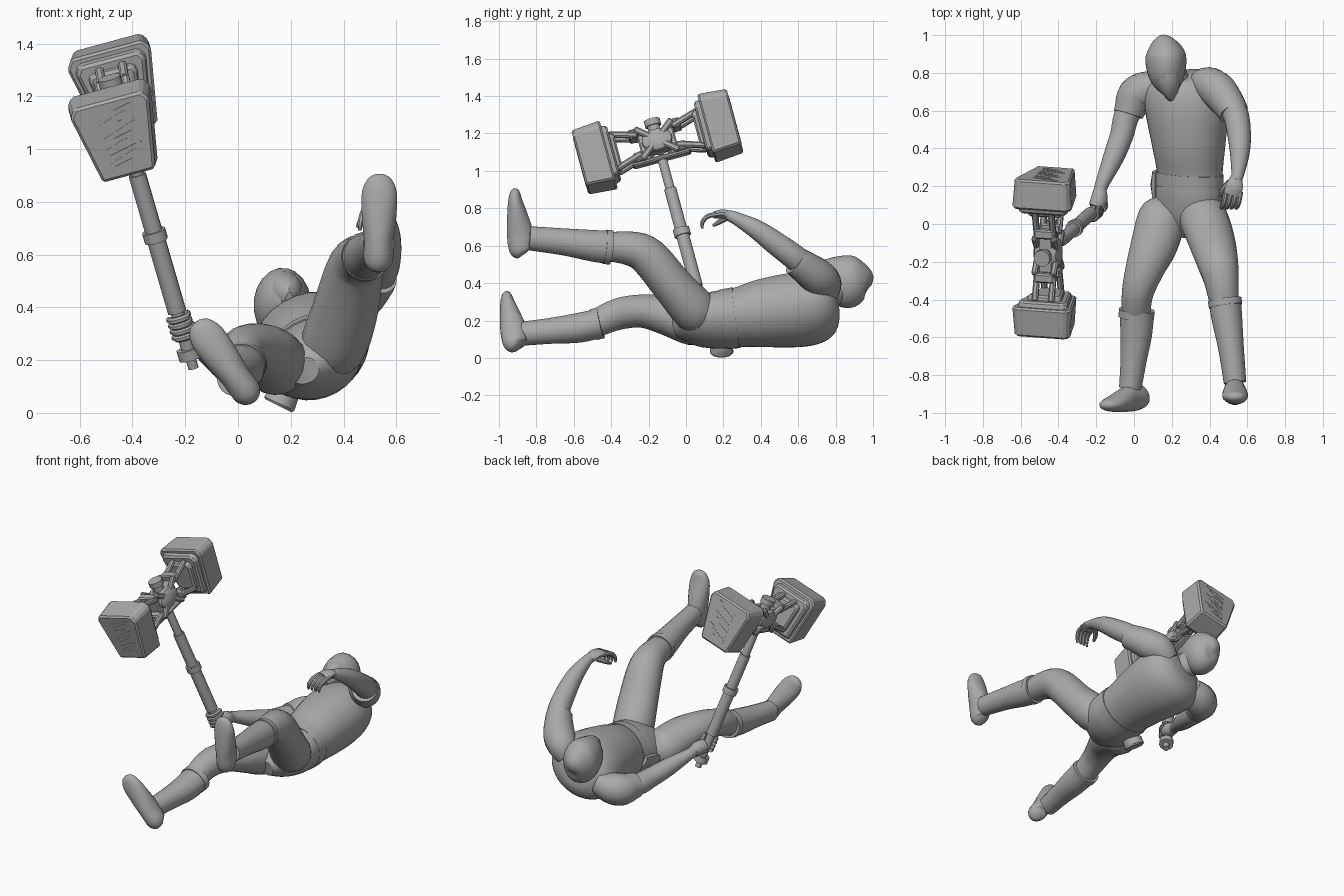
import bpy, bmesh, math
from mathutils import Vector, Matrix

cube = bpy.data.objects.get("Cube")
if cube:
    bpy.data.objects.remove(cube, do_unlink=True)

grey = bpy.data.materials.new("plain grey")
grey.use_nodes = True
colour = (0.4, 0.4, 0.4, 1)
grey.diffuse_color = colour
grey.node_tree.nodes["Principled BSDF"].inputs["Base Color"].default_value = colour


def finish(name, bm, matrix=None, angle=40, bevel=0):
    """Turn a bmesh into a named, shaded object."""
    bmesh.ops.recalc_face_normals(bm, faces=bm.faces)
    mesh = bpy.data.meshes.new(name)
    bm.to_mesh(mesh)
    bm.free()
    mesh.materials.append(grey)
    obj = bpy.data.objects.new(name, mesh)
    bpy.context.collection.objects.link(obj)
    if matrix:
        obj.matrix_world = matrix
    if bevel:
        modifier = obj.modifiers.new("bevel", "BEVEL")
        modifier.width = bevel
        modifier.segments = 1
    if angle:
        bpy.ops.object.select_all(action="DESELECT")
        obj.select_set(True)
        bpy.context.view_layer.objects.active = obj
        bpy.ops.object.shade_smooth_by_angle(angle=math.radians(angle))
    return obj


def spline(rows, steps):
    """Smooth rows of numbers with a curve that passes through each row."""
    rows = [Vector(row) for row in rows]
    if steps == 1:
        return rows
    padded = [rows[0]] + rows + [rows[-1]]
    result = []
    for a, b, c, d in zip(padded, padded[1:], padded[2:], padded[3:]):
        for i in range(steps):
            t = i / steps
            result.append(b + (c - a) * (t / 2) + (a * 2 - b * 5 + c * 4 - d) * (t * t / 2)
                          + (b * 3 - a - c * 3 + d) * (t ** 3 / 2))
    return result + [rows[-1]]


def loft(name, rows, side=(1, 0, 0), steps=4, sides=20, matrix=None, angle=40):
    """Skin ellipses along a path; each row is x, y, z, half width, half depth."""
    rows = [row if len(row) == 5 else (*row, row[-1]) for row in rows]
    rows = spline(rows, steps)
    centres = [Vector(row[:3]) for row in rows]
    bm = bmesh.new()
    rings = []
    for i, (centre, row) in enumerate(zip(centres, rows)):
        tangent = (centres[min(i + 1, len(rows) - 1)] - centres[max(i - 1, 0)]).normalized()
        across = Vector(side)
        across = (across - tangent * across.dot(tangent)).normalized()
        up = tangent.cross(across)
        ring = []
        for k in range(sides):
            a = math.tau * (k + 0.5) / sides
            ring.append(bm.verts.new(centre + across * max(row[3], 0.002) * math.cos(a)
                                     + up * max(row[4], 0.002) * math.sin(a)))
        rings.append(ring)
    for low, high in zip(rings, rings[1:]):
        for k in range(sides):
            n = (k + 1) % sides
            bm.faces.new((low[k], low[n], high[n], high[k]))
    bm.faces.new(rings[0])
    bm.faces.new(rings[-1])
    return finish(name, bm, matrix, angle)


def box(name, centre, size, matrix, turn=0, bevel=0.008, axis="X"):
    """Box in a local frame, turned about one local axis."""
    bm = bmesh.new()
    bmesh.ops.create_cube(bm, size=1, matrix=Matrix.Diagonal((*size, 1)))
    place = matrix @ Matrix.Translation(centre) @ Matrix.Rotation(turn, 4, axis)
    return finish(name, bm, place, 0, bevel)


# Torso, rolled so that its left side is raised
roll = math.radians(25)
lateral = (math.cos(roll), 0, math.sin(roll))
loft("torso", [(.25, -.06, .16, .06, .05), (.265, .03, .18, .16, .11), (.29, .15, .2, .185, .145),
               (.295, .27, .215, .178, .155), (.29, .42, .24, .198, .182),
               (.28, .6, .258, .225, .195), (.267, .71, .265, .22, .18),
               (.26, .77, .27, .18, .145), (.255, .8, .275, .11, .08)], lateral, sides=28)
loft("belt", [(.292, .2, .206, .186, .154), (.295, .27, .215, .183, .16)], lateral, steps=1, sides=28)
loft("back_pouch", [(.175, .19, .075, .06), (.157, .19, .035, .065), (.153, .19, .027, .058)],
     steps=1, sides=12)
loft("hip_pouch", [(.12, .14, .15, .02, .04), (.12, .21, .17, .03, .05), (.12, .28, .19, .02, .04)],
     lateral, steps=1, sides=8)

# Hooded head with a tapering face mask
loft("hood", [(.165, .99, .39, .01, .01), (.163, .965, .4, .065, .085),
              (.168, .89, .405, .108, .14), (.172, .8, .415, .1, .13),
              (.182, .73, .42, .07, .09), (.19, .68, .42, .025, .04)])
loft("face_mask", [(.168, .89, .49, .03, .045), (.175, .8, .48, .065, .06),
                   (.187, .72, .45, .055, .058), (.195, .66, .43, .015, .03)], steps=3, sides=10)
loft("neck", [(.23, .72, .32, .08), (.18, .84, .39, .08)], steps=1)

# Legs, with boots from below the knee to the ankle
loft("left_thigh", [(.33, .1, .2, .08), (.36, .05, .25, .125, .12), (.405, -.07, .385, .125, .11),
                    (.442, -.2, .54, .11, .105), (.463, -.3, .585, .093, .092),
                    (.48, -.44, .595, .075)])
loft("left_boot", [(.48, -.4, .59, .086, .09), (.492, -.5, .6, .082, .085),
                   (.513, -.65, .62, .069, .073), (.535, -.84, .64, .06, .065)])
loft("right_thigh", [(.18, .1, .17, .08), (.15, .04, .18, .125, .115), (.11, -.1, .225, .125, .105),
                     (.06, -.23, .25, .105, .09), (.02, -.36, .235, .085),
                     (.01, -.48, .185, .075)])
loft("right_boot", [(.015, -.46, .185, .092, .08), (.012, -.58, .16, .085, .08),
                    (-.002, -.72, .145, .07, .07), (-.02, -.87, .13, .06, .065)])


def foot(name, heel, toe, side):
    """Foot from heel to toe, thinning towards the toe."""
    heel, toe = Vector(heel), Vector(toe)
    shape = [(0, .02, .03, .03), (.07, .01, .055, .062), (.3, .01, .057, .072),
             (.55, 0, .066, .059), (.8, -.01, .067, .04), (.95, -.01, .045, .026),
             (1, -.01, .015, .01)]
    loft(name, [(*(heel.lerp(toe, f) + Vector((0, shift, 0))), wide, deep)
                for f, shift, wide, deep in shape], side)


foot("left_foot", (.532, -.892, .55), (.537, -.905, .905), (1, 0, 0))
foot("right_foot", (.05, -.922, .055), (-.158, -.95, .345), (.8, 0, .6))

# Knee plates and boot cuffs
loft("left_knee_plate", [(.443, -.13, .55, .05, .03), (.453, -.22, .61, .08, .05),
                         (.468, -.34, .633, .06, .04)], steps=3, sides=12)
loft("right_knee_plate", [(.065, -.2, .3, .05, .03), (.03, -.32, .285, .075, .045),
                          (.015, -.44, .235, .06, .03)], steps=3, sides=12)
loft("left_cuff", [(.48, -.4, .59, .09, .093), (.485, -.435, .594, .09, .093)], steps=1)
loft("right_cuff", [(.015, -.455, .187, .096, .085), (.012, -.495, .178, .095, .085)], steps=1)

# Arms with short sleeves over the shoulders
loft("left_sleeve", [(.35, .75, .34, .07), (.4, .74, .4, .092), (.455, .695, .44, .097),
                     (.51, .62, .495, .085), (.528, .585, .52, .079)])
loft("left_arm", [(.455, .695, .44, .07), (.53, .6, .523, .069), (.555, .49, .605, .064),
                  (.56, .38, .685, .053), (.55, .27, .745, .035), (.54, .23, .76, .03)])
loft("right_sleeve", [(.14, .73, .22, .07), (.07, .715, .198, .095), (.01, .678, .185, .1),
                      (-.02, .61, .188, .085), (-.03, .58, .19, .079)])
loft("right_arm", [(.02, .68, .185, .07), (-.04, .57, .19, .068), (-.065, .47, .205, .062),
                   (-.11, .35, .24, .055), (-.17, .21, .29, .036), (-.18, .17, .3, .034)])

# Open left hand with curled fingers
loft("left_palm", [(.54, .25, .755, .03, .026), (.532, .2, .77, .047, .025),
                   (.517, .155, .765, .047, .02)], sides=12)
for i in range(4):
    x = .477 + i * .026
    loft(f"left_finger_{i + 1}", [(x + .01, .17, .767, .014), (x, .118, .758, .014),
                                  (x - .012, .088, .725, .012), (x - .015, .088, .692, .007)], sides=8)
loft("left_thumb", [(.505, .22, .752, .018), (.47, .18, .728, .015), (.455, .145, .707, .008)], sides=8)

# Hammer frame: local x is width, y joins the two blocks, z runs up the shaft
shaft_axis = Vector((-.27, -.25, .93)).normalized()
head_axis = Vector((0, .966, .26)).normalized()
width_axis = head_axis.cross(shaft_axis).normalized()
frame = Matrix((width_axis, head_axis, shaft_axis)).transposed().to_4x4()
frame.translation = (-.455, -.152, 1.155)

# Shaft with grip, rings and pommel
for name, low, high, radius in [("shaft", -1, -.08, .026), ("upper_sleeve", -.5, -.27, .034),
                                ("middle_ring", -.54, -.5, .046), ("lower_grip", -.83, -.54, .036),
                                ("pommel", -1.02, -.98, .045), ("pommel_tip", -1.06, -1.02, .02),
                                ("top_collar", .04, .1, .034), ("top_cap", .09, .125, .045)]:
    loft(name, [(0, 0, low, radius), (0, 0, high, radius)], steps=1, sides=12, matrix=frame)

# Right hand gripping the shaft
for i in range(4):
    z = -.925 + i * .024
    loft(f"right_finger_{i + 1}", [(.033, .03, z, .014), (.028, -.028, z, .014), (-.018, -.038, z, .014),
                                   (-.038, 0, z, .012)], (0, 0, 1), sides=8, matrix=frame)
loft("right_palm", [(-.18, .18, .295, .036), (-.185, .13, .305, .046), (-.2, .09, .31, .042)],
     (0, 0, 1), sides=12)


def wedge(name, sign, near, far, scale, far_scale):
    """Block wider at the top, extruded along the head axis."""
    outline = [(-.11, -.168), (.11, -.168), (.165, .125), (.14, .162), (-.14, .162), (-.165, .125)]
    bm = bmesh.new()
    rings = [[bm.verts.new((x * k, sign * y, z * k)) for x, z in outline]
             for y, k in ((near, scale), (far, far_scale))]
    for i in range(6):
        n = (i + 1) % 6
        bm.faces.new((rings[0][i], rings[0][n], rings[1][n], rings[1][i]))
    for ring in rings:
        bm.faces.new(ring)
    finish(name, bm, frame, 0, .01)


# The two hammer blocks, their stepped inner plates and the scored striking faces
for sign, word in ((-1, "front"), (1, "rear")):
    wedge(f"{word}_block", sign, .27, .43, 1, .93)
    wedge(f"{word}_block_step", sign, .24, .28, .8, .86)
    wedge(f"{word}_inner_plate", sign, .215, .25, .55, .6)
    for i in range(9):
        box(f"{word}_score_{i + 1}", ((i % 3 - 1) * .012, sign * .428, (i - 4) * .026),
            (.09 + .025 * (i % 3), .008, .008), frame, -.2 - .12 * (i % 2), 0, "Y")
    # Struts reaching from the core to the block
    for level in (-1, 1):
        for x in (-.045, .045):
            box(f"{word}_strut", (x, sign * .17, level * .075), (.032, .16, .032), frame,
                sign * level * .3)
        box(f"{word}_clamp", (0, sign * .12, level * .065), (.11, .05, .05), frame)

# Core with oval discs and crossed bars on each side
box("head_core", (0, 0, 0), (.08, .2, .11), frame)
box("lower_rail", (0, 0, -.095), (.07, .32, .025), frame)
for sign, word in ((-1, "right"), (1, "left")):
    loft(f"{word}_disc", [(sign * .03, 0, 0, .085, .062), (sign * .058, 0, 0, .08, .057),
                          (sign * .07, 0, 0, .05, .035)], (0, 1, 0), 1, 20, frame)
    for turn in (-.7, .7):
        box(f"{word}_cross_bar", (sign * .052, 0, 0), (.03, .27, .034), frame, turn)
